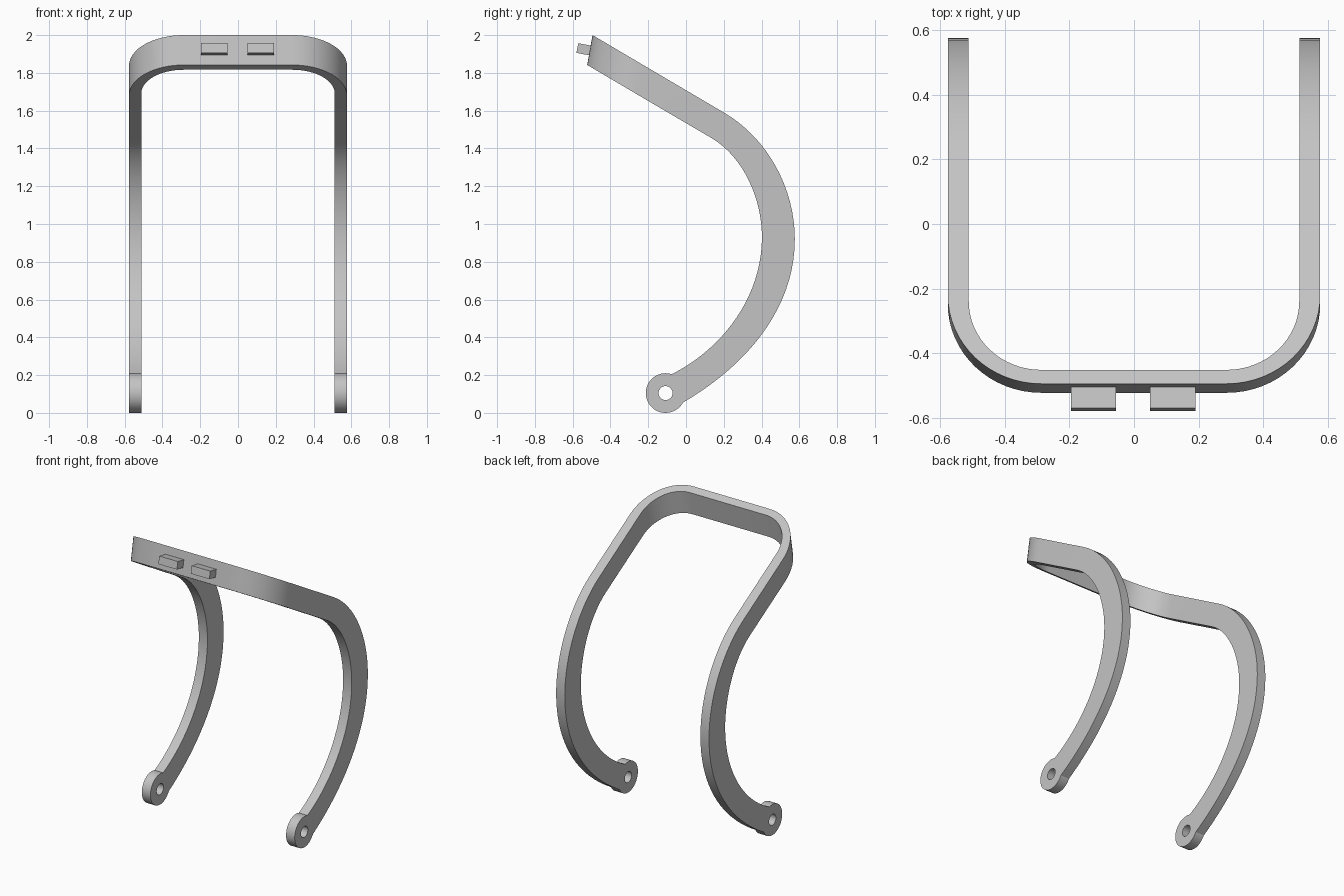
import bpy
import bmesh
from math import sin, cos, pi, radians
from mathutils import Vector, Matrix

if "Cube" in bpy.data.objects:
    bpy.data.objects.remove(bpy.data.objects["Cube"])

grey = bpy.data.materials.new("plain_grey")
grey.use_nodes = True
grey.diffuse_color = (0.55, 0.55, 0.55, 1)
grey.node_tree.nodes["Principled BSDF"].inputs["Base Color"].default_value = grey.diffuse_color

OUT, INN = 0.577, 0.512        # outer and inner half widths
SLOPE = -0.59                  # fall of the straight upper part
DROP = Vector((0, -0.028, -0.158))   # top edge to bottom edge of the band


def finish(name, bm):
    bmesh.ops.recalc_face_normals(bm, faces=bm.faces)
    mesh = bpy.data.meshes.new(name)
    bm.to_mesh(mesh)
    bm.free()
    mesh.materials.append(grey)
    obj = bpy.data.objects.new(name, mesh)
    bpy.context.collection.objects.link(obj)
    bpy.ops.object.select_all(action="DESELECT")
    obj.select_set(True)
    bpy.context.view_layer.objects.active = obj
    bpy.ops.object.shade_smooth_by_angle(angle=radians(30))


def loft(name, sections, closed=False):
    """Skin a list of four-cornered sections."""
    bm = bmesh.new()
    rings = [[bm.verts.new(p) for p in s] for s in sections]
    pairs = list(zip(rings, rings[1:]))
    if closed:
        pairs.append((rings[-1], rings[0]))
    else:
        bm.faces.new(rings[0])
        bm.faces.new(rings[-1])
    for a, b in pairs:
        for i in range(4):
            j = (i + 1) % 4
            bm.faces.new((a[i], a[j], b[j], b[i]))
    finish(name, bm)


def bezier(p0, d0, p1, d1, h, t):
    """Point on a curve leaving p0 along d0 and reaching p1 along d1."""
    p0, p1 = Vector(p0), Vector(p1)
    a = p0 + Vector(d0).normalized() * h
    b = p1 - Vector(d1).normalized() * h
    u = 1 - t
    return p0 * u**3 + a * 3 * u * u * t + b * 3 * u * t * t + p1 * t**3


# Front bar with its rounded corner, right half
half = []
for k in range(17):
    t = k / 16 * pi / 2
    tops = []
    for edge, front, rx, ry in ((OUT, -0.495, 0.29, 0.275), (INN, -0.452, 0.225, 0.212)):
        y = front + ry * (1 - cos(t))
        tops.append(Vector((edge - rx + rx * sin(t), y, 2 + SLOPE * (y + 0.495))))
    half.append([tops[0], tops[1], tops[1] + DROP, tops[0] + DROP])

# Curved arm, given as back edge and front edge in (y, z)
along, down = (1, SLOPE), (0, -1)
back_top, back_mid, back_end = (0.204, 1.588), (0.576, 0.92), (-0.024, 0.05)
front_top, front_mid, front_end = (0.135, 1.455), (0.402, 0.93), (-0.077, 0.204)
edges = [(bezier(back_top, along, back_mid, down, 0.267, k / 16),
          bezier(front_top, along, front_mid, down, 0.2, k / 16)) for k in range(17)]
edges += [(bezier(back_mid, down, back_end, (-0.87, -0.5), 0.38, k / 20),
           bezier(front_mid, down, front_end, (-0.9, -0.45), 0.31, k / 20)) for k in range(1, 21)]
for b, f in edges:
    half.append([Vector((OUT, *b)), Vector((INN, *b)), Vector((INN, *f)), Vector((OUT, *f))])

mirrored = [[Vector((-p.x, p.y, p.z)) for p in s] for s in reversed(half)]
loft("hoop_frame", mirrored + half)

# Pivot eyelets at the arm ends
for side, name in ((1, "left_eyelet"), (-1, "right_eyelet")):
    sections = []
    for k in range(48):
        a = 2 * pi * k / 48
        sections.append([(side * x, -0.108 + r * cos(a), 0.105 + r * sin(a))
                         for x, r in ((OUT, 0.105), (INN, 0.105), (INN, 0.037), (OUT, 0.037))])
    loft(name, sections, closed=True)

# Tabs on the front bar, square to its tilted face
for x, name in ((0.12, "left_tab"), (-0.125, "right_tab")):
    bm = bmesh.new()
    place = (Matrix.Translation((x, -0.536, 1.924)) @ Matrix.Rotation(-0.185, 4, "X")
             @ Matrix.Diagonal((0.14, 0.08, 0.052, 1)))
    bmesh.ops.create_cube(bm, size=1, matrix=place)
    finish(name, bm)
